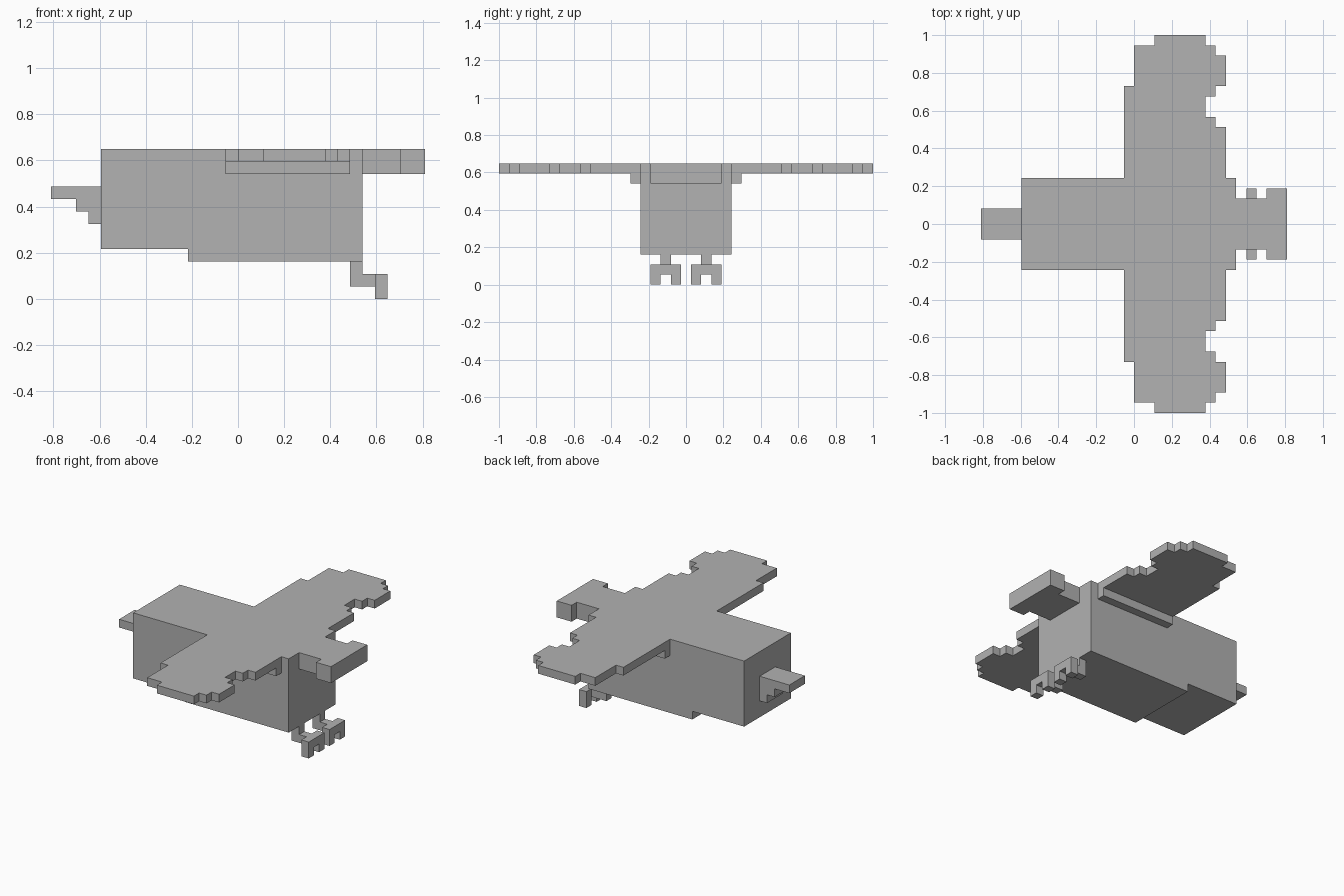
import bpy
import bmesh

U = 2 / 37          # size of one block
TOP = 12            # top level of the back and wings, in blocks

if "Cube" in bpy.data.objects:
    bpy.data.objects.remove(bpy.data.objects["Cube"], do_unlink=True)

grey = bpy.data.materials.new("plain grey")
grey.use_nodes = True
COLOUR = (0.445, 0.445, 0.445, 1)
grey.diffuse_color = COLOUR
grey.node_tree.nodes["Principled BSDF"].inputs["Base Color"].default_value = COLOUR


def prism(name, outline, low, high, axis="z"):
    """Extrude an outline in block units along z (outline xy) or y (outline xz)."""
    def place(p, t):
        return (p[0] * U, p[1] * U, t * U) if axis == "z" else (p[0] * U, t * U, p[1] * U)

    bm = bmesh.new()
    face = bm.faces.new([bm.verts.new(place(p, low)) for p in outline])
    grown = bmesh.ops.extrude_face_region(bm, geom=[face])
    verts = [g for g in grown["geom"] if isinstance(g, bmesh.types.BMVert)]
    step = (high - low) * U
    bmesh.ops.translate(bm, verts=verts, vec=(0, 0, step) if axis == "z" else (0, step, 0))
    bmesh.ops.recalc_face_normals(bm, faces=bm.faces)
    mesh = bpy.data.meshes.new(name)
    bm.to_mesh(mesh)
    bm.free()
    mesh.materials.append(grey)
    obj = bpy.data.objects.new(name, mesh)
    bpy.context.collection.objects.link(obj)
    return obj


def stairs(bands):
    """Stepped outline from rows of (y start, y end, x left, x right)."""
    right = [p for a, b, l, r in bands for p in ((r, a), (r, b))]
    left = [p for a, b, l, r in reversed(bands) for p in ((l, b), (l, a))]
    pts = right + left
    # drop repeated points and points in the middle of straight runs
    pts = [p for i, p in enumerate(pts) if p != pts[i - 1]]
    return [p for i, p in enumerate(pts)
            if not any(pts[i - 1][k] == p[k] == pts[(i + 1) % len(pts)][k] for k in (0, 1))]


# Body with a raised chest at the head end
prism("body", [(-11, 4), (-4, 4), (-4, 3), (10, 3), (10, TOP), (-11, TOP)], -4.5, 4.5, "y")

# Stepped beak
prism("beak", [(-11, 6), (-12, 6), (-12, 7), (-13, 7), (-13, 8), (-15, 8), (-15, 9), (-11, 9)],
      -1.5, 1.5, "y")

# Tail with a wider fan at its end
prism("tail", stairs([(-3.5, -2.5, 13, 15), (-2.5, 2.5, 10, 15), (2.5, 3.5, 13, 15)]), 10, TOP)

# Feathered wing as rows running outward from the body
wing_rows = [(4.5, 9.5, -1, 9), (9.5, 10.5, -1, 8), (10.5, 12.5, -1, 7), (12.5, 13.5, -1, 8),
             (13.5, 16.5, 0, 9), (16.5, 17.5, 0, 8), (17.5, 18.5, 2, 7)]
wing_outline = stairs(wing_rows)
toe_profile = [(0.5, 0), (1.5, 0), (1.5, 1), (2.5, 1), (2.5, 0), (3.5, 0), (3.5, 2), (0.5, 2)]

for side, s in (("back", 1), ("front", -1)):
    prism(side + "_wing", [(x, y * s) for x, y in wing_outline], 11, TOP)
    # Wing root strip under the wing
    prism(side + "_wing_root", [(-1, 4.5 * s), (9, 4.5 * s), (9, 5.5 * s), (-1, 5.5 * s)], 10, 11)
    # Bent leg
    prism(side + "_leg", [(9, 1), (11, 1), (11, 2), (10, 2), (10, 3), (9, 3)], 1.5 * s, 2.5 * s, "y")
    # Two-pronged toes, extruded upward and turned to face along x
    toes = prism(side + "_toes", [(y * s, z) for y, z in toe_profile], 11, 12, "y")
    for v in toes.data.vertices:
        v.co.x, v.co.y = v.co.y, v.co.x
    toes.data.flip_normals()
